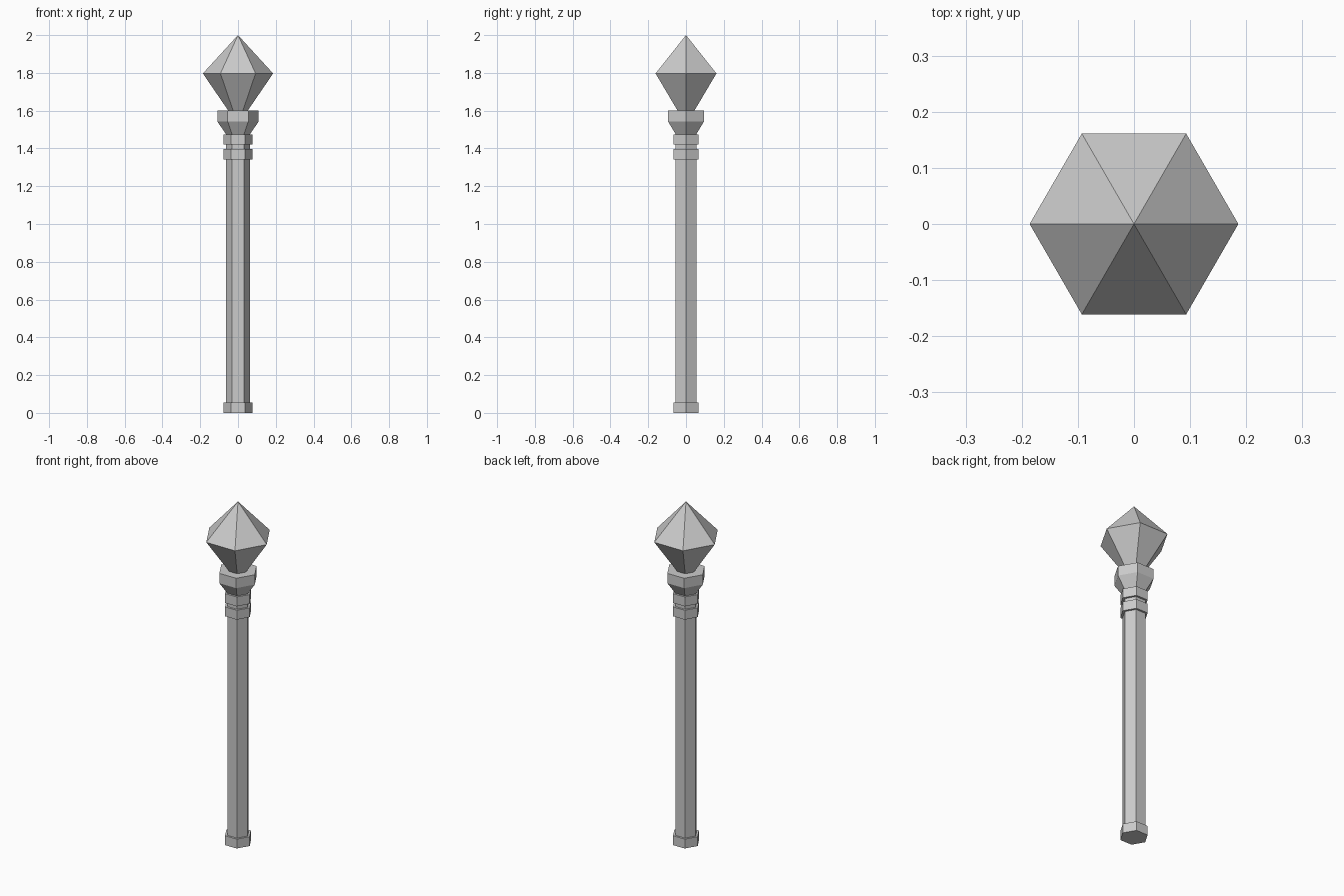
import bpy, math

cube = bpy.data.objects.get("Cube")
if cube:
    bpy.data.objects.remove(cube, do_unlink=True)

SIDES = 6

grey = bpy.data.materials.new("plain grey")
grey.use_nodes = True
colour = (0.6, 0.6, 0.6, 1.0)
grey.diffuse_color = colour
grey.node_tree.nodes["Principled BSDF"].inputs["Base Color"].default_value = colour


def hex_part(name, profile):
    """Stack six-sided rings from (radius, height) pairs; a zero radius makes a point."""
    verts, faces, rings = [], [], []
    for radius, z in profile:
        count = SIDES if radius else 1
        start = len(verts)
        for i in range(count):
            a = math.tau * i / SIDES
            verts.append((radius * math.cos(a), radius * math.sin(a), z))
        rings.append([start + i % count for i in range(SIDES)])
    for low, high in zip(rings, rings[1:]):
        for i in range(SIDES):
            j = (i + 1) % SIDES
            corners = [low[i], low[j], high[j], high[i]]
            faces.append(list(dict.fromkeys(corners)))
    if profile[0][0]:
        faces.append(rings[0][::-1])
    if profile[-1][0]:
        faces.append(rings[-1])
    mesh = bpy.data.meshes.new(name)
    mesh.from_pydata(verts, [], faces)
    mesh.materials.append(grey)
    obj = bpy.data.objects.new(name, mesh)
    bpy.context.collection.objects.link(obj)
    return obj


# Long handle, running up to the cup
hex_part("shaft", [(0.063, 0.02), (0.063, 1.49)])

# Collars at the foot and below the head
for name, z in (("foot_collar", 0.0), ("lower_collar", 1.342), ("upper_collar", 1.42)):
    hex_part(name, [(0.076, z), (0.076, z + 0.055)])

# Flared cup that holds the crystal
hex_part("cup", [(0.063, 1.475), (0.109, 1.542), (0.109, 1.6)])

# Pointed crystal head
hex_part("crystal", [(0.05, 1.598), (0.186, 1.797), (0, 2.0)])
